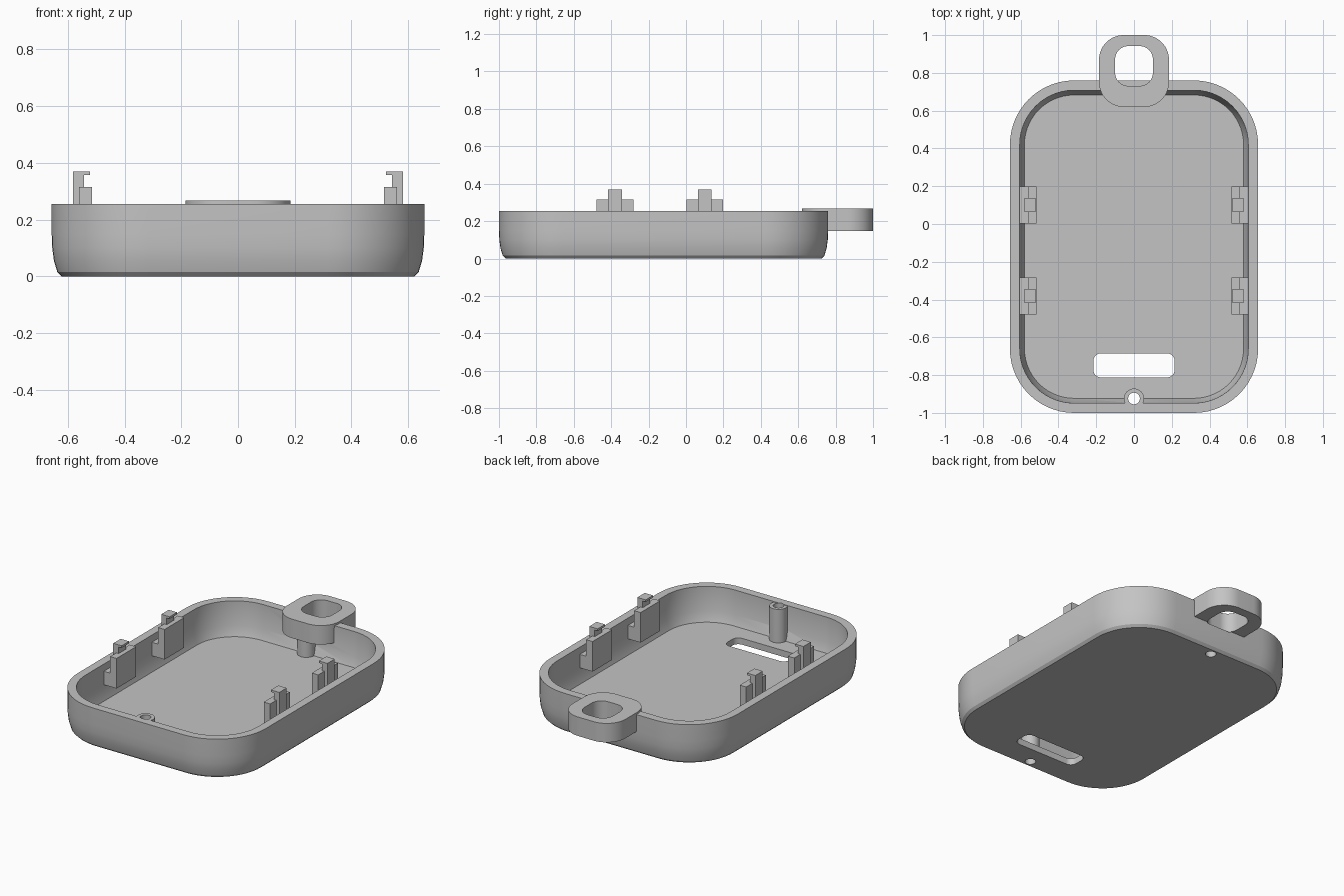
import bpy, bmesh, math

cube = bpy.data.objects.get("Cube")
if cube:
    bpy.data.objects.remove(cube, do_unlink=True)

grey = bpy.data.materials.new("light_grey_plastic")
grey.use_nodes = True
grey.diffuse_color = (0.55, 0.55, 0.55, 1)
grey.node_tree.nodes["Principled BSDF"].inputs["Base Color"].default_value = (0.55, 0.55, 0.55, 1)


def make_object(name, bm):
    bmesh.ops.recalc_face_normals(bm, faces=bm.faces)
    mesh = bpy.data.meshes.new(name)
    bm.to_mesh(mesh)
    bm.free()
    mesh.materials.append(grey)
    obj = bpy.data.objects.new(name, mesh)
    bpy.context.collection.objects.link(obj)
    return obj


def rounded_rect(x0, x1, y0, y1, r, steps=14):
    """Outline of a rectangle with round corners."""
    corners = [(x1 - r, y1 - r), (x0 + r, y1 - r), (x0 + r, y0 + r), (x1 - r, y0 + r)]
    points = []
    for i, (cx, cy) in enumerate(corners):
        for k in range(steps + 1):
            a = math.pi / 2 * (i + k / steps)
            points.append((cx + r * math.cos(a), cy + r * math.sin(a)))
    return points


def loft(name, x0, x1, y0, y1, r, profile):
    """Stack rounded rectangles given as (inset, height) and cap both ends."""
    bm = bmesh.new()
    loops = []
    for d, z in profile:
        outline = rounded_rect(x0 + d, x1 - d, y0 + d, y1 - d, r - d)
        loops.append([bm.verts.new((x, y, z)) for x, y in outline])
    for a, b in zip(loops, loops[1:]):
        for i in range(len(a)):
            j = (i + 1) % len(a)
            bm.faces.new((a[i], a[j], b[j], b[i]))
    bm.faces.new(loops[0])
    bm.faces.new(loops[-1])
    return make_object(name, bm)


def cylinder(name, y, r, z0, z1):
    bm = bmesh.new()
    bmesh.ops.create_cone(bm, cap_ends=True, segments=32, radius1=r, radius2=r, depth=z1 - z0)
    bmesh.ops.translate(bm, verts=bm.verts, vec=(0, y, (z0 + z1) / 2))
    return make_object(name, bm)


def extrude_y(name, outline, y0, y1):
    """Sweep an x-z outline along y."""
    bm = bmesh.new()
    face = bm.faces.new([bm.verts.new((x, y0, z)) for x, z in outline])
    out = bmesh.ops.extrude_face_region(bm, geom=[face])
    verts = [g for g in out["geom"] if isinstance(g, bmesh.types.BMVert)]
    bmesh.ops.translate(bm, verts=verts, vec=(0, y1 - y0, 0))
    return make_object(name, bm)


def boolean(target, tool, operation):
    tool.hide_render = True
    mod = target.modifiers.new("cut", "BOOLEAN")
    mod.operation = operation
    mod.solver = "EXACT"
    mod.object = tool
    bpy.context.view_layer.objects.active = target
    bpy.ops.object.modifier_apply(modifier=mod.name)


# Shallow tray with a rounded underside and a softened inner floor edge
tray = loft("tray", -0.657, 0.657, -1, 0.76, 0.34, [
    (0.035, 0), (0.02, 0.015), (0.008, 0.055), (0.002, 0.1), (0, 0.15), (0, 0.255),
    (0.052, 0.255), (0.055, 0.1), (0.077, 0.04)])

# Hanging loop at the back
hanging_loop = loft("hanging_loop", -0.185, 0.185, 0.62, 1, 0.13, [(0, 0.147), (0, 0.267)])

# Screw posts at both ends, the back one ending under the loop
FRONT, BACK = -0.924, 0.684
for y, top in ((FRONT, 0.252), (BACK, 0.15)):
    post = cylinder("post", y, 0.053, 0.025, top)
    boolean(tray, post, "UNION")
    bpy.data.objects.remove(post, do_unlink=True)

# Openings: loop hole, floor slot and screw holes
loop_hole = loft("loop_hole_cutter", -0.1, 0.1, 0.731, 0.942, 0.07, [(0, 0.14), (0, 0.4)])
boolean(hanging_loop, loop_hole, "DIFFERENCE")
slot = loft("slot_cutter", -0.215, 0.215, -0.812, -0.685, 0.04, [(0, -0.1), (0, 0.1)])
front_hole = cylinder("front_hole_cutter", FRONT, 0.031, -0.1, 0.4)
back_hole = cylinder("back_hole_cutter", BACK, 0.031, -0.1, 0.143)
for cutter in (loop_hole, slot, front_hole, back_hole):
    boolean(tray, cutter, "DIFFERENCE")
    bpy.data.objects.remove(cutter, do_unlink=True)

# Snap clips along both long walls: a stepped bracket and a hooked arm
bracket = [(0.62, 0.125), (0.515, 0.125), (0.515, 0.315), (0.56, 0.315), (0.56, 0.21), (0.62, 0.21)]
arm = [(0.581, 0.2), (0.581, 0.37), (0.522, 0.37), (0.522, 0.357), (0.543, 0.357), (0.543, 0.2)]
for side, s in (("left", 1), ("right", -1)):
    for place, y in (("front", -0.38), ("back", 0.1)):
        extrude_y(f"{place}_{side}_clip_bracket", [(s * x, z) for x, z in bracket], y - 0.098, y + 0.098)
        extrude_y(f"{place}_{side}_clip_arm", [(s * x, z) for x, z in arm], y - 0.037, y + 0.037)

# Smooth the curved walls and keep the edges crisp
bpy.ops.object.select_all(action="DESELECT")
for obj in (tray, hanging_loop):
    obj.select_set(True)
bpy.context.view_layer.objects.active = tray
bpy.ops.object.shade_smooth_by_angle(angle=math.radians(25))
